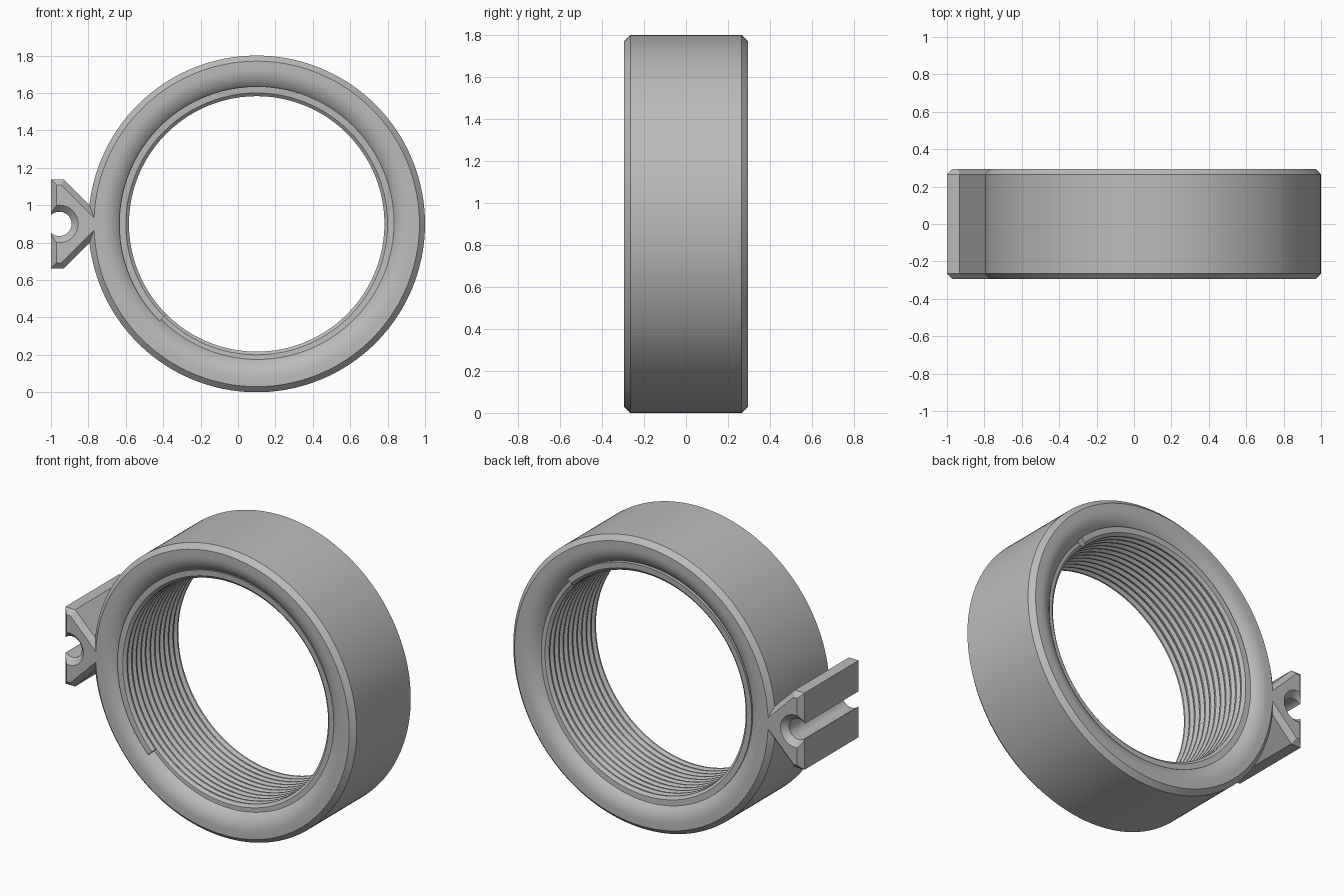
import bpy, bmesh
from math import sin, cos, pi, radians

if "Cube" in bpy.data.objects:
    bpy.data.objects.remove(bpy.data.objects["Cube"], do_unlink=True)

HALF = 0.295            # half width of the ring
CHAMFER = 0.03
BORE, OUTER, FILLET = 0.70, 0.90, 0.13
CX, CZ = 0.10, 0.90     # ring axis

grey = bpy.data.materials.new("plain grey")
grey.use_nodes = True
colour = (0.5, 0.5, 0.5, 1)
grey.diffuse_color = colour
grey.node_tree.nodes["Principled BSDF"].inputs["Base Color"].default_value = colour


def finish(name, bm, smooth=True):
    bmesh.ops.recalc_face_normals(bm, faces=bm.faces)
    mesh = bpy.data.meshes.new(name)
    bm.to_mesh(mesh)
    bm.free()
    mesh.materials.append(grey)
    obj = bpy.data.objects.new(name, mesh)
    bpy.context.collection.objects.link(obj)
    bpy.ops.object.select_all(action='DESELECT')
    obj.select_set(True)
    bpy.context.view_layer.objects.active = obj
    if smooth:
        bpy.ops.object.shade_smooth_by_angle(angle=radians(25))
    return obj


def sweep(bm, sections, closed):
    """Skin a row of equal sections, looping round or capped at both ends."""
    rows = [[bm.verts.new(p) for p in s] for s in sections]
    n = len(rows[0])
    for i in range(len(rows) if closed else len(rows) - 1):
        a, b = rows[i], rows[(i + 1) % len(rows)]
        for j in range(n):
            k = (j + 1) % n
            bm.faces.new((a[j], a[k], b[k], b[j]))
    if not closed:
        bm.faces.new(rows[0])
        bm.faces.new(rows[-1])


def around(r, y, angle, x, z):
    return (x + r * cos(angle), y, z + r * sin(angle))


# Ring body: chamfered outside, rounded into the bore
half_profile = [(OUTER, HALF - CHAMFER), (OUTER - CHAMFER, HALF)]
for i in range(13):
    t = i / 12 * pi / 2
    half_profile.append((BORE + FILLET * (1 - sin(t)), HALF - FILLET * (1 - cos(t))))
profile = half_profile + [(r, -y) for r, y in reversed(half_profile)]
bm = bmesh.new()
steps = 160
sweep(bm, [[around(r, y, 2 * pi * i / steps, CX, CZ) for r, y in profile]
           for i in range(steps)], True)
finish("ring_body", bm)

# Internal screw thread: one helical ridge sunk into the bore
PITCH, TURNS = 0.045, 11.5
ridge = [(0.735, -0.022), (0.70, -0.020), (0.683, -0.005),
         (0.683, 0.005), (0.70, 0.020), (0.735, 0.022)]
count = int(TURNS * 96)
sections = []
for i in range(count + 1):
    turn = i / 96
    angle = radians(225) - 2 * pi * turn
    y0 = (turn - TURNS / 2) * PITCH
    sections.append([around(r, y0 + dy, angle, CX, CZ) for r, dy in ridge])
bm = bmesh.new()
sweep(bm, sections, False)
finish("inner_thread", bm)

# Side lug: wedge with chamfered ends
upper = [(-1.0, 0.238), (-0.932, 0.238), (-0.72, 0.026)]
outline = upper + [(x, -z) for x, z in reversed(upper)]
bm = bmesh.new()
sweep(bm, [[(x, y, CZ + z) for x, z in outline] for y in (-HALF, HALF)], False)
bmesh.ops.recalc_face_normals(bm, faces=bm.faces)
ends = [e for e in bm.edges if abs(e.verts[0].co.y - e.verts[1].co.y) < 0.001]
bmesh.ops.bevel(bm, geom=ends, offset=CHAMFER, segments=1, affect='EDGES')
lug = finish("side_lug", bm, False)

# Countersunk bore through the lug, open at its outer face
cut_profile = [(0.11, -HALF - 0.01), (0.065, -HALF + 0.035),
               (0.065, HALF - 0.035), (0.11, HALF + 0.01)]
bm = bmesh.new()
sweep(bm, [[around(r, y, 2 * pi * i / 48, -0.955, CZ) for i in range(48)]
           for r, y in cut_profile], False)
cutter = finish("lug_hole_cutter", bm, False)
cutter.hide_render = True

cut = lug.modifiers.new("hole", 'BOOLEAN')
cut.operation = 'DIFFERENCE'
cut.solver = 'EXACT'
cut.object = cutter
bpy.ops.object.select_all(action='DESELECT')
lug.select_set(True)
bpy.context.view_layer.objects.active = lug
bpy.ops.object.modifier_apply(modifier=cut.name)
bpy.data.objects.remove(cutter, do_unlink=True)
bpy.ops.object.shade_smooth_by_angle(angle=radians(25))
